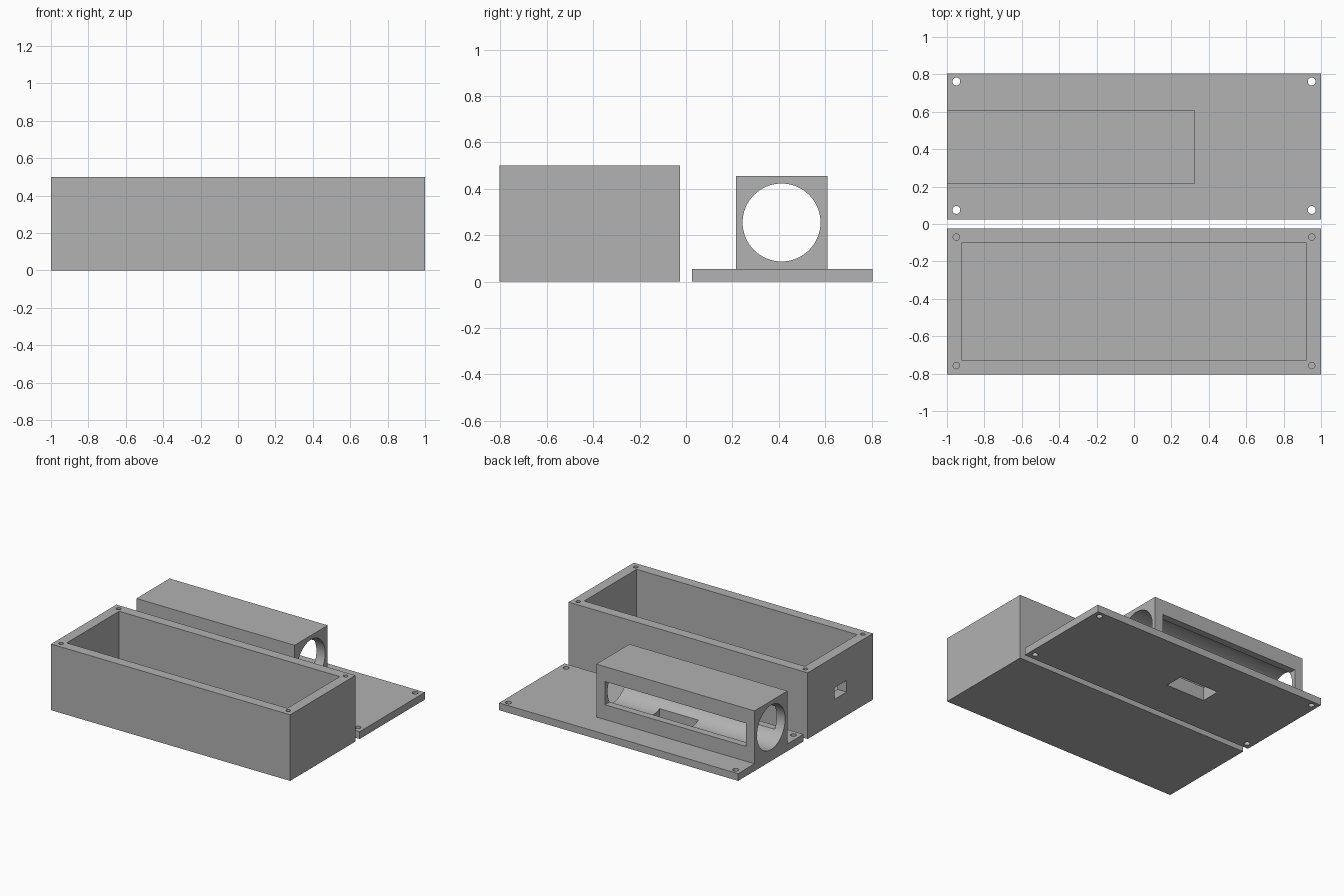
import bpy, math

if "Cube" in bpy.data.objects:
    bpy.data.objects.remove(bpy.data.objects["Cube"])

grey = bpy.data.materials.new("plain grey")
grey.diffuse_color = (0.445, 0.445, 0.445, 1)
grey.use_nodes = True
grey.node_tree.nodes["Principled BSDF"].inputs["Base Color"].default_value = grey.diffuse_color


def block(name, x, y, z):
    """Box spanning the given (min, max) ranges."""
    bpy.ops.mesh.primitive_cube_add(size=1, location=[(a + b) / 2 for a, b in (x, y, z)])
    ob = bpy.context.object
    ob.name = name
    ob.scale = [b - a for a, b in (x, y, z)]
    bpy.ops.object.transform_apply(location=True, rotation=True, scale=True)
    ob.data.materials.append(grey)
    return ob


def rod(radius, length, centre, along_x=False, sides=32):
    """Round cutter, upright or lying along x."""
    bpy.ops.mesh.primitive_cylinder_add(
        vertices=sides, radius=radius, depth=length, location=centre,
        rotation=(0, math.pi / 2 if along_x else 0, 0))
    ob = bpy.context.object
    bpy.ops.object.transform_apply(location=True, rotation=True, scale=True)
    ob.data.materials.append(grey)
    return ob


def combine(target, tool, operation='DIFFERENCE'):
    """Apply a boolean and remove the tool."""
    mod = target.modifiers.new("bool", 'BOOLEAN')
    mod.operation, mod.solver, mod.object = operation, 'EXACT', tool
    bpy.ops.object.select_all(action='DESELECT')
    bpy.context.view_layer.objects.active = target
    target.select_set(True)
    bpy.ops.object.modifier_apply(modifier=mod.name)
    bpy.data.objects.remove(tool, do_unlink=True)


# Open enclosure: cavity, cable slot in the left wall, blind screw holes
box = block("enclosure_box", (-1, 1), (-0.805, -0.025), (0, 0.5))
combine(box, block("cavity", (-0.923, 0.923), (-0.728, -0.102), (0.077, 0.7)))
combine(box, block("slot", (-1.1, -0.85), (-0.49, -0.345), (0.177, 0.265)))
for x in (-0.95, 0.95):
    for y in (-0.07, -0.757):
        combine(box, rod(0.017, 0.5, (x, y, 0.5)))

# Lid plate with the battery-style tube holder standing on it
lid = block("lid_with_holder", (-1, 1), (0.025, 0.805), (0, 0.055))
combine(lid, block("holder", (-1, 0.323), (0.215, 0.61), (0.02, 0.455)), 'UNION')

# Round bore along the holder, side windows through both walls
combine(lid, rod(0.168, 3, (0, 0.412, 0.255), along_x=True, sides=64))
combine(lid, block("window", (-0.93, 0.25), (0.1, 0.7), (0.167, 0.342)))

# Wire opening from the bore down through the plate
combine(lid, block("wire_opening", (-0.34, -0.015), (0.337, 0.487), (-0.1, 0.255)))

# Screw clearance holes through the plate corners
for x in (-0.95, 0.95):
    for y in (0.075, 0.762):
        combine(lid, rod(0.021, 0.3, (x, y, 0.03)))

# Smooth bores, crisp edges
for ob in (box, lid):
    bpy.ops.object.select_all(action='DESELECT')
    bpy.context.view_layer.objects.active = ob
    ob.select_set(True)
    bpy.ops.object.shade_smooth_by_angle(angle=math.radians(30))
